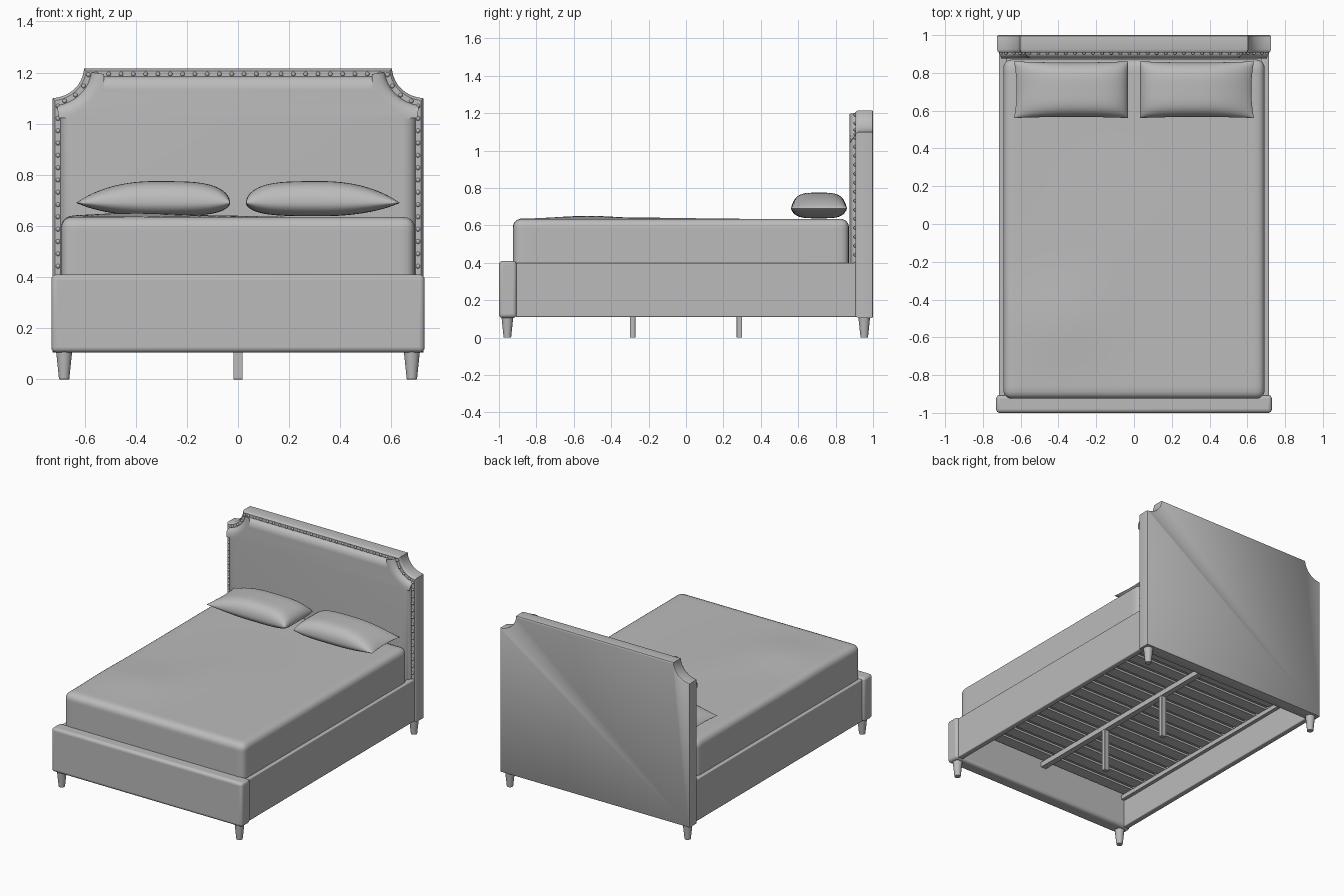
import bpy, bmesh, math
from mathutils import Vector, Matrix

cube = bpy.data.objects.get("Cube")
if cube:
    bpy.data.objects.remove(cube)

GREY = (0.5, 0.5, 0.5, 1)
fabric = bpy.data.materials.new("plain grey")
fabric.use_nodes = True
fabric.diffuse_color = GREY
fabric.node_tree.nodes["Principled BSDF"].inputs["Base Color"].default_value = GREY


def finish(bm, name, bevel=0.0, segments=4, angle=40):
    """Turn a bmesh into a smooth-shaded object with an optional rounded edge."""
    bmesh.ops.recalc_face_normals(bm, faces=bm.faces)
    mesh = bpy.data.meshes.new(name)
    bm.to_mesh(mesh)
    bm.free()
    mesh.materials.append(fabric)
    ob = bpy.data.objects.new(name, mesh)
    bpy.context.collection.objects.link(ob)
    if bevel:
        mod = ob.modifiers.new("rounded edges", "BEVEL")
        mod.width, mod.segments, mod.limit_method = bevel, segments, "ANGLE"
        mod.angle_limit = math.radians(35)
    bpy.ops.object.select_all(action="DESELECT")
    ob.select_set(True)
    bpy.context.view_layer.objects.active = ob
    bpy.ops.object.shade_smooth_by_angle(angle=math.radians(angle))
    return ob


def box(name, x, y, z, bevel=0.0):
    """Box from (low, high) ranges on each axis."""
    bm = bmesh.new()
    bmesh.ops.create_cube(bm, size=1)
    for v in bm.verts:
        v.co = [lo + (c + 0.5) * (hi - lo) for c, (lo, hi) in zip(v.co, (x, y, z))]
    return finish(bm, name, bevel)


# Headboard outline: straight sides, scooped upper corners
def half_outline(inset):
    cx, cz, rx, rz = 0.73, 1.222, 0.128, 0.122
    arc = []
    for i in range(9):
        a = math.radians(8 + 74 * i / 8)
        arc.append((cx - (rx + inset) * math.sin(a), cz - (rz + inset) * math.cos(a)))
    side, top = 0.725 - inset, 1.215 - inset
    return [(side, arc[0][1] - 0.002)] + arc + [(arc[-1][0], top)]


def loop(inset, bottom):
    right = [(0.725 - inset, bottom)] + half_outline(inset)
    return right + [(-x, z) for x, z in reversed(right)]


def panel(name, rings):
    """Loft scooped outlines given as (inset, y), capped at both ends."""
    bm = bmesh.new()
    loops = [[bm.verts.new((x, y, z)) for x, z in loop(i, 0.105 + i)] for i, y in rings]
    for a, b in zip(loops, loops[1:]):
        for k in range(len(a)):
            j = (k + 1) % len(a)
            bm.faces.new((a[k], a[j], b[j], b[k]))
    bm.faces.new(loops[0])
    bm.faces.new(loops[-1])
    return finish(bm, name)


panel("headboard_frame", [(0.006, 1.0), (0.001, 0.996), (0, 0.99), (0, 0.925),
                          (0.003, 0.914), (0.010, 0.907), (0.03, 0.907)])
pad_rings = []
for i in range(7):
    a = math.radians(90 * i / 6)
    pad_rings.append((0.03 + 0.05 * (1 - math.cos(a)), 0.91 - 0.035 * math.sin(a)))
panel("headboard_padding", pad_rings)

# Nail heads, evenly spaced along the headboard border
path = [Vector((x, 0, z)) for x, z in [(0.704, 0.25)] + half_outline(0.021)]
path += [Vector((-p.x, 0, p.z)) for p in reversed(path)]
bm = bmesh.new()
total = sum((b - a).length for a, b in zip(path, path[1:]))
count = round(total / 0.048)
step, travelled, nxt = total / count, 0.0, 0.0
for a, b in zip(path, path[1:]):
    length = (b - a).length
    while length > 0 and nxt <= travelled + length:
        p = a.lerp(b, (nxt - travelled) / length)
        bmesh.ops.create_uvsphere(bm, u_segments=10, v_segments=6, radius=0.009,
                                  matrix=Matrix.Translation((p.x, 0.905, p.z)))
        nxt += step
    travelled += length
finish(bm, "nail_heads")

# Footboard and side rails
box("footboard", (-0.73, 0.73), (-1.0, -0.905), (0.105, 0.41), 0.02)
for side, s in (("left", 1), ("right", -1)):
    rail_x = sorted((s * 0.675, s * 0.715))
    box(side + "_rail", rail_x, (-0.91, 0.915), (0.11, 0.40), 0.006)
    box(side + "_slat_ledge", sorted((s * 0.65, s * 0.68)), (-0.9, 0.9), (0.30, 0.33))

# Tapered corner feet
for side, x in (("left", 0.68), ("right", -0.68)):
    for end, y in (("front", -0.955), ("back", 0.953)):
        bm = bmesh.new()
        bmesh.ops.create_cone(bm, cap_ends=True, segments=24, radius1=0.02, radius2=0.032,
                              depth=0.115, matrix=Matrix.Translation((x, y, 0.0575)))
        finish(bm, f"{end}_{side}_foot", 0.002, 2)

# Slats, centre beam and its legs
for i in range(16):
    y = -0.84 + i * 0.112
    box(f"slat_{i + 1}", (-0.675, 0.675), (y - 0.04, y + 0.04), (0.33, 0.345))
box("centre_beam", (-0.02, 0.02), (-0.91, 0.91), (0.295, 0.33))
for end, y in (("front", -0.285), ("back", 0.285)):
    box(f"centre_{end}_leg", (-0.018, 0.018), (y - 0.014, y + 0.014), (0, 0.3), 0.002)


# Mattress: rounded box with soft creases on top
def bump(x, y, cx, cy, wx, wy):
    return math.exp(-((x - cx) / wx) ** 2 - ((y - cy) / wy) ** 2)


bm = bmesh.new()
bmesh.ops.create_cube(bm, size=2)
bmesh.ops.subdivide_edges(bm, edges=bm.edges[:], cuts=31, use_grid_fill=True)
half, r = Vector((0.692, 0.898, 0.14)), 0.045
for v in bm.verts:
    p = Vector([h * math.sin(c * math.pi / 2) for c, h in zip(v.co, half)])
    core = Vector([max(r - h, min(h - r, c)) for c, h in zip(p, half)])
    if (p - core).length > 1e-6:
        p = core + (p - core).normalized() * r
    if p.z > 0:
        p.z += (p.z / half.z) * (0.016 * bump(p.x, p.y, -0.4, -0.5, 0.25, 0.22)
                                 + 0.006 * bump(p.x, p.y, -0.1, -0.15, 0.2, 0.3))
    v.co = p + Vector((0, -0.027, 0.495))
finish(bm, "mattress", angle=60)

# Pillows: blunt inner end, pinched outer corners
N = 28
for side, s in (("left", 1), ("right", -1)):
    bm = bmesh.new()
    bmesh.ops.create_cube(bm, size=2)
    bmesh.ops.subdivide_edges(bm, edges=bm.edges[:], cuts=N, use_grid_fill=True)
    # keep only the top and bottom sheets, joined along the seam
    drop = [f for f in bm.faces if abs(f.normal.z) < 0.5]
    bmesh.ops.delete(bm, geom=drop, context="FACES")
    for v in bm.verts:
        u, w, top = math.sin(v.co.x * math.pi / 2), math.sin(v.co.y * math.pi / 2), v.co.z > 0
        along = (1 - u * u) ** 0.75 if u > 0 else (1 - u ** 4) ** 0.5
        full = along * (1 - w ** 4) ** 0.5
        x = 0.333 + 0.302 * u - (0.014 * (1 - w * w) * u if u > 0 else 0)
        y = 0.711 + 0.150 * w - 0.006 * w * (1 - u * u)
        z = 0.69 + (0.085 if top else -0.052) * full
        v.co = (s * x, y, z)
    bmesh.ops.remove_doubles(bm, verts=bm.verts, dist=0.0003)
    finish(bm, side + "_pillow", angle=70)
